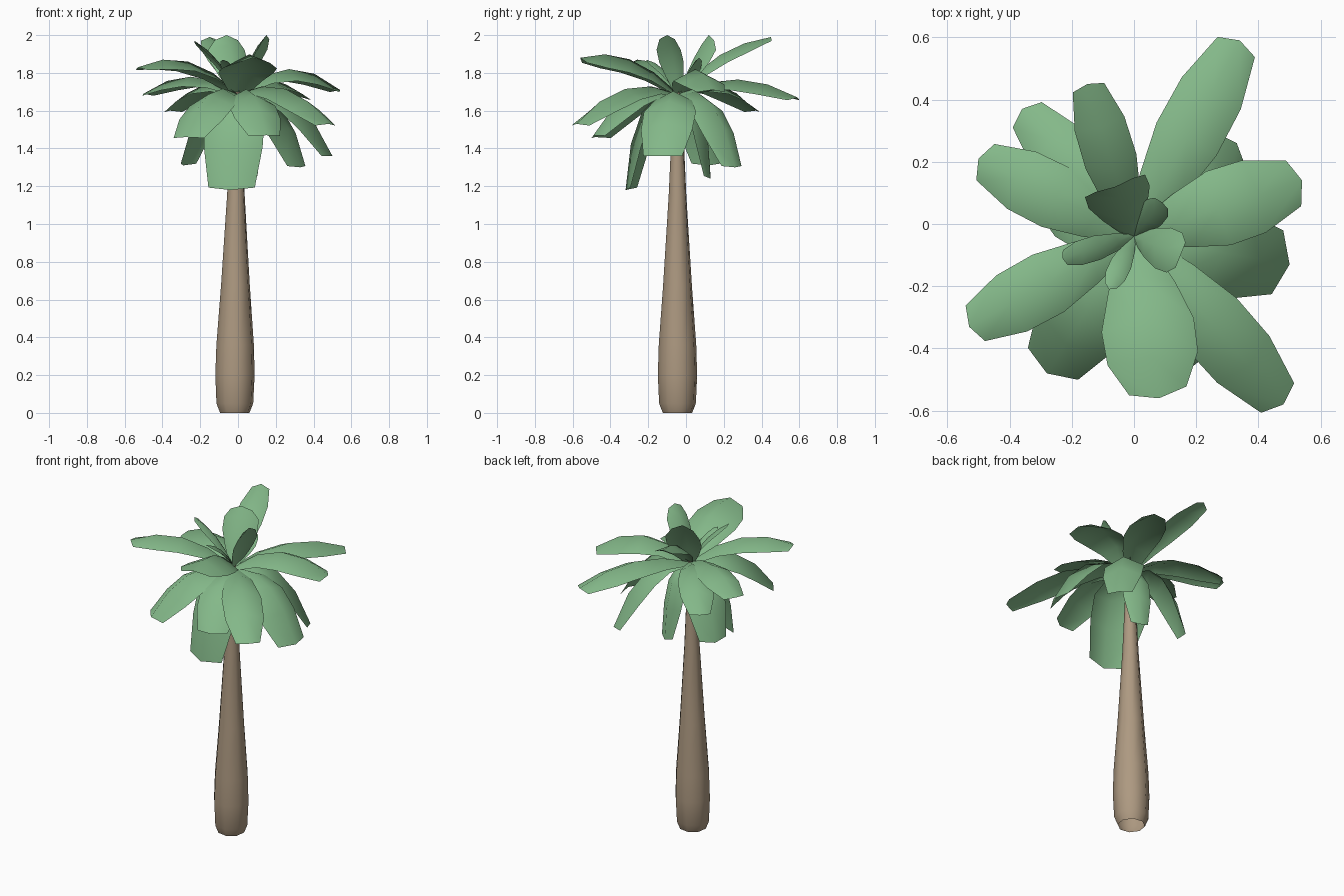
import bpy, math
from mathutils import Vector

if "Cube" in bpy.data.objects:
    bpy.data.objects.remove(bpy.data.objects["Cube"])


def material(name, rgb):
    m = bpy.data.materials.new(name)
    m.diffuse_color = (*rgb, 1)
    m.use_nodes = True
    m.node_tree.nodes["Principled BSDF"].inputs["Base Color"].default_value = m.diffuse_color
    return m


def add_mesh(name, verts, faces, mat):
    me = bpy.data.meshes.new(name)
    me.from_pydata(verts, [], faces)
    me.materials.append(mat)
    ob = bpy.data.objects.new(name, me)
    bpy.context.collection.objects.link(ob)
    bpy.ops.object.select_all(action='DESELECT')
    ob.select_set(True)
    bpy.context.view_layer.objects.active = ob
    bpy.ops.object.shade_smooth_by_angle(angle=math.radians(60))
    return ob


BARK = material("bark", (0.42, 0.32, 0.22))
LEAF = material("leaf", (0.23, 0.48, 0.25))

# Trunk: lathed rings of (z, radius), open at the bottom
SIDES = 8
rings = [(0, 0.08), (0.05, 0.1), (0.2, 0.107), (0.36, 0.102), (0.68, 0.078),
         (1.15, 0.048), (1.45, 0.034), (1.7, 0.022)]
verts, faces = [], []
for z, r in rings:
    for i in range(SIDES):
        a = 2 * math.pi * (i + 0.3) / SIDES
        verts.append((-0.017 + 0.005 * z + r * math.cos(a), -0.045 + r * math.sin(a), z))
for k in range(len(rings) - 1):
    for i in range(SIDES):
        j = (i + 1) % SIDES
        faces.append((k * SIDES + i, k * SIDES + j, (k + 1) * SIDES + j, (k + 1) * SIDES + i))
add_mesh("trunk", verts, faces, BARK)

# Fronds: arched sheets swept along a curve from the crown to the tip
WIDTHS = [(0, 0.25), (0.25, 0.72), (0.5, 1.0), (0.75, 0.98), (1.0, 0.62)]


def frond(i, tip, peak, reach, width, blunt=1.0):
    base = Vector((0, -0.04, 1.69))
    tip = Vector(tip)
    ctrl = base.lerp(tip, reach)
    ctrl.z = peak
    out = Vector((tip.x - base.x, tip.y - base.y, 0)).normalized()
    side = Vector((-out.y, out.x, 0))
    verts, faces = [], []
    for t, w in WIDTHS:
        p = base * (1 - t) ** 2 + ctrl * 2 * t * (1 - t) + tip * t * t
        tan = ((ctrl - base) * (1 - t) + (tip - ctrl) * t).normalized()
        nor = tan.cross(side)
        half = width * w / 2 * (blunt if t == 1 else 1)
        back = tan * (0.015 if t == 1 else 0)
        # The edges hang below the midrib
        drop = nor * half * (0.5 if t < 1 else 0.35)
        verts += [p - side * half - drop - back, p, p + side * half - drop - back]
    for k in range(len(WIDTHS) - 1):
        for s in range(2):
            a = k * 3 + s
            faces.append((a, a + 3, a + 4, a + 1))
    add_mesh(f"frond_{i:02d}", verts, faces, LEAF)


# tip position, height of the arch control point, its reach, width, tip bluntness
fronds = [
    ((0.34, 0.59, 1.67), 1.85, 0.5, 0.22),
    ((-0.15, 0.45, 1.99), 1.95, 0.4, 0.17),
    ((-0.36, 0.37, 1.60), 1.83, 0.5, 0.20),
    ((-0.50, 0.21, 1.69), 1.87, 0.5, 0.21),
    ((-0.53, -0.33, 1.83), 1.96, 0.5, 0.21),
    ((0.08, -0.56, 1.88), 1.96, 0.5, 0.30),
    ((0.48, -0.58, 1.53), 1.82, 0.55, 0.23),
    ((0.54, 0.14, 1.71), 1.94, 0.5, 0.25),
    ((0.50, -0.13, 1.36), 1.78, 0.65, 0.28, 1.2),
    ((-0.28, -0.48, 1.46), 1.80, 0.6, 0.28, 1.1),
    ((0.33, 0.26, 1.30), 1.79, 0.65, 0.23),
    ((-0.04, -0.32, 1.18), 1.74, 0.9, 0.32, 1.25),
    ((0.15, -0.49, 1.47), 1.79, 0.6, 0.26, 1.1),
    ((-0.29, 0.12, 1.31), 1.78, 0.75, 0.25, 1.1),
    ((0.06, 0.13, 1.24), 1.70, 0.95, 0.17),
    ((0.15, -0.10, 2.00), 1.90, 0.35, 0.14),
    ((-0.06, 0.12, 2.00), 1.92, 0.55, 0.21),
    ((-0.23, -0.11, 1.97), 1.89, 0.4, 0.08),
    ((-0.08, -0.21, 1.87), 1.85, 0.4, 0.07),
    ((0.09, 0.07, 1.88), 1.80, 0.4, 0.09),
]
for i, f in enumerate(fronds):
    frond(i + 1, *f)
